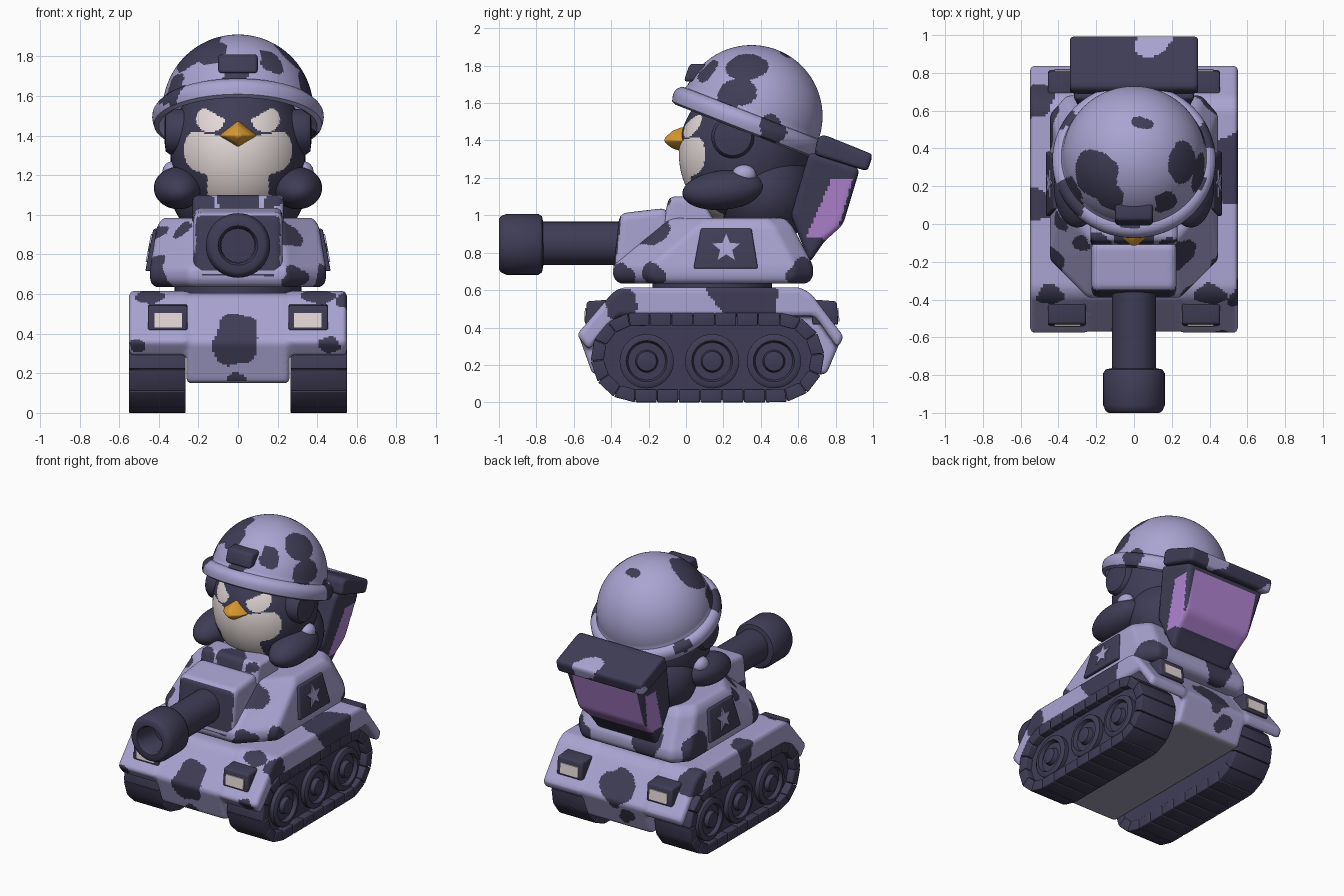
import bpy, bmesh, math
from mathutils import Matrix, Vector, noise

cube = bpy.data.objects.get("Cube")
if cube:
    bpy.data.objects.remove(cube, do_unlink=True)


def material(name, r, g, b):
    m = bpy.data.materials.new(name)
    m.use_nodes = True
    m.diffuse_color = (r, g, b, 1)
    bsdf = next(n for n in m.node_tree.nodes if n.type == 'BSDF_PRINCIPLED')
    bsdf.inputs["Base Color"].default_value = (r, g, b, 1)
    bsdf.inputs["Roughness"].default_value = 0.7
    return m


LIGHT = material("pale lavender", .40, .37, .64)
DARK = material("dark slate", .05, .046, .092)
WHITE = material("warm white", .78, .70, .69)
ORANGE = material("beak orange", .70, .32, .03)
PURPLE = material("pack purple", .46, .24, .67)
GREY = material("underside grey", .34, .33, .43)


# ---- shape helpers
def loft(bm, rings):
    vs = [[bm.verts.new(p) for p in r] for r in rings]
    n = len(vs[0])
    for a, b in zip(vs, vs[1:]):
        for i in range(n):
            j = (i + 1) % n
            bm.faces.new((a[i], a[j], b[j], b[i]))
    bm.faces.new(vs[0][::-1])
    bm.faces.new(vs[-1])
    return bm


def prism(profile, x0, x1, bm=None):
    return loft(bm or bmesh.new(), [[(x, y, z) for y, z in profile] for x in (x0, x1)])


def lathe(profile, axis, centre=(0, 0, 0), segs=40, bm=None):
    rings = []
    for r, h in profile:
        ring = []
        for i in range(segs):
            a = math.tau * i / segs
            c, s = r * math.cos(a), r * math.sin(a)
            p = {'x': (h, c, s), 'y': (c, h, s), 'z': (c, s, h)}[axis]
            ring.append(Vector(p) + Vector(centre))
        rings.append(ring)
    return loft(bm or bmesh.new(), rings)


def ellipsoid(centre, radii, segs=40, tilt=0):
    bm = bmesh.new()
    mat = Matrix.Translation(centre) @ Matrix.Rotation(tilt, 4, 'X') @ Matrix.Diagonal((*radii, 1))
    bmesh.ops.create_uvsphere(bm, u_segments=segs, v_segments=segs * 2 // 3, radius=1, matrix=mat)
    return bm


def make(name, bm, mats, rule=None, bevel=0, voxel=0, angle=40):
    bmesh.ops.recalc_face_normals(bm, faces=bm.faces)
    if bevel:
        sharp = [e for e in bm.edges if e.calc_face_angle(0) > .3]
        bmesh.ops.bevel(bm, geom=sharp, offset=bevel, segments=3, profile=.5,
                        affect='EDGES', clamp_overlap=True)
    me = bpy.data.meshes.new(name)
    bm.to_mesh(me)
    bm.free()
    ob = bpy.data.objects.new(name, me)
    bpy.context.collection.objects.link(ob)
    if voxel:
        mod = ob.modifiers.new("Remesh", 'REMESH')
        mod.mode, mod.voxel_size = 'VOXEL', voxel
        dg = bpy.context.evaluated_depsgraph_get()
        me = bpy.data.meshes.new_from_object(ob.evaluated_get(dg))
        ob.modifiers.clear()
        ob.data = me
        me.name = name
    me.materials.clear()
    for m in mats:
        me.materials.append(m)
    if rule:
        for f in me.polygons:
            f.material_index = rule(f.center, f.normal)
    me.shade_smooth()
    me.set_sharp_from_angle(angle=math.radians(angle))


def pair(name, build, *args, **kw):
    for side, s in (("left", 1), ("right", -1)):
        bm = build()
        bmesh.ops.scale(bm, vec=(s, 1, 1), verts=bm.verts)
        make(side + "_" + name, bm, *args, **kw)


def camo(blobs):
    def rule(p, n):
        q = p + noise.noise_vector(p * 5) * .05 + noise.noise_vector(p * 11) * .025
        return int(any((q - Vector(b[:3])).length < b[3] for b in blobs))
    return rule


# ---- hull with fenders
fender = [(-.585, .36), (-.39, .59), (-.34, .615), (.61, .615), (.67, .58), (.845, .35),
          (.81, .29), (.69, .46), (-.36, .46), (-.52, .28)]
middle = [(-.575, .36), (-.39, .59), (-.35, .605), (.62, .605), (.67, .57), (.835, .35),
          (.75, .15), (-.5, .15)]
hull = prism(middle, -.26, .26)
for s in (1, -1):
    prism(fender, s * .245, s * .55, hull)
hull_camo = camo([(0, -.52, .38, .14), (0, -.5, .15, .05), (.54, .32, .55, .17), (.54, -.34, .53, .09),
                  (-.45, -.4, .58, .07), (-.54, .1, .58, .1), (-.52, .67, .57, .11), (.5, .22, .6, .1),
                  (0, .76, .42, .12), (-.1, .8, .27, .07), (-.54, .42, .5, .06),
                  (.46, -.56, .37, .06), (.4, -.4, .6, .07), (-.5, -.56, .32, .05)])
make("hull", hull, [LIGHT, DARK, GREY],
     lambda p, n: 2 if n.z < -.8 and p.z < .2 else hull_camo(p, n), bevel=.022, voxel=.0125)

# ---- lamps at both ends
for end, flip in (("front", False), ("rear", True)):
    def at(pts):
        return [(.275 - y, z) if flip else (y, z) for y, z in pts]
    pair(end + "_lamp_box", lambda: prism(at([(-.54, .415), (-.53, .54), (-.4, .55), (-.4, .415)]),
                                          .255, .455), [DARK], bevel=.012)
    pair(end + "_lamp_glass", lambda: prism(at([(-.546, .432), (-.54, .505), (-.53, .505), (-.53, .432)]),
                                            .282, .422), [WHITE])

# ---- tracks: a loop of links round a core, with three wheels a side
STRAIGHT, RADIUS = .77, .235
ARC = math.pi * RADIUS
PERIMETER = 2 * (STRAIGHT + ARC)


def loop_point(d, r):
    d %= PERIMETER
    half, e = divmod(d, STRAIGHT + ARC)
    a = math.pi * half - math.pi / 2 + max(0, e - STRAIGHT) / RADIUS
    sign = 1 if half == 0 else -1
    y = sign * (min(e, STRAIGHT) - STRAIGHT / 2)
    return y + .115 + r * math.cos(a), .24 + r * math.sin(a)


def links():
    bm = bmesh.new()
    pitch = PERIMETER / 26
    for i in range(26):
        d0, d1 = i * pitch, (i + .97) * pitch
        prism([loop_point(d0, .24), loop_point(d1, .24), loop_point(d1, .17), loop_point(d0, .17)],
              .265, .55, bm)
    return bm


def loop_block(r, x0, x1):
    return prism([loop_point(i * PERIMETER / 60, r) for i in range(60)], x0, x1)


def wheels():
    bm = bmesh.new()
    side = [(.145, .48), (.145, .53), (.13, .54), (.11, .54), (.1, .515), (.06, .515),
            (.052, .545), (.03, .55), (.002, .55)]
    for y in (-.21, .14, .47):
        lathe(side, 'x', (0, y, .22), 32, bm)
    return bm


pair("track_links", links, [DARK], bevel=.006)
pair("track_belt", lambda: loop_block(.228, .27, .5), [DARK])
pair("road_wheels", wheels, [DARK])

# ---- turret
make("turret_ring", lathe([(.32, .56), (.32, .66)], 'z', (0, .14, 0), 48), [DARK])


def outline(z, w, front, back):
    half = [(w * .55, front), (w, front + .2), (w, back - .1), (w * .8, back)]
    return [(x, y, z) for x, y in half] + [(-x, y, z) for x, y in reversed(half)]


turret = loft(bmesh.new(), [outline(*r) for r in (
    (.635, .425, -.36, .65), (.67, .445, -.39, .68), (.73, .445, -.39, .68),
    (.94, .41, -.14, .57), (.985, .38, -.1, .53))])
make("turret", turret, [LIGHT, DARK],
     camo([(.38, .64, .68, .11), (.43, -.2, .68, .08), (.26, -.2, .92, .1), (-.4, -.2, .7, .1),
           (-.3, -.1, .95, .07), (.3, -.36, .66, .07), (-.42, .5, .68, .12), (-.15, .64, .75, .12),
           (-.4, .02, .93, .06), (.15, .6, .85, .1)]), bevel=.018, voxel=.0125)
make("hatch_collar", prism([(-.13, .94), (-.09, 1.1), (.08, 1.1), (.17, .94)], -.23, .23),
     [LIGHT, DARK], camo([(0, -.1, 1.1, .12), (-.2, -.1, 1.05, .08), (.2, -.1, 1.06, .05)]),
     bevel=.025, voxel=.0125)
mantlet_camo = camo([(-.2, -.3, .75, .08), (.2, -.36, .7, .06)])
make("gun_mantlet", prism([(-.395, .66), (-.355, 1.01), (-.1, 1.04), (0, .66)], -.225, .225),
     [LIGHT, DARK], lambda p, n: 1 if n.y < -.75 and p.z > .69 else mantlet_camo(p, n),
     bevel=.035, voxel=.0125)


# ---- side badges with a star, leaning with the turret wall
def wall_plate(points, low, high):
    return loft(bmesh.new(), [[(.445 - .19 * (z - .72) + o, y, z) for y, z in points]
                              for o in (low, high)])


def star():
    pts = []
    for i in range(10):
        r, a = (.034, .078)[i % 2 == 0], math.pi / 2 + i * math.pi / 5
        pts.append((.215 + r * math.cos(a), .825 + r * math.sin(a)))
    return wall_plate(pts, .02, .029)


pair("badge", lambda: wall_plate([(.04, .715), (.385, .715), (.35, .93), (.08, .93)], -.02, .022),
     [DARK], bevel=.01)
pair("badge_star", star, [LIGHT])

# ---- gun
make("gun_barrel", lathe([(.116, -.3), (.116, -.8)], 'y', (0, 0, .85)), [DARK])
make("gun_muzzle", lathe([(.1, -.76), (.15, -.77), (.163, -.79), (.163, -.96), (.15, -.99), (.135, -1),
                          (.1, -1), (.088, -.98), (.085, -.82)], 'y', (0, 0, .845)), [DARK])


# ---- bird
def face_paint(p, n):
    x = abs(p.x)
    if p.y > .2:
        return 0
    eye = ((x - .14) / .072) ** 2 + ((p.z - 1.483) / .067) ** 2 < 1 and p.z < 1.485 + (x - .07) * .55
    cheeks = (x / .27) ** 3 + abs((p.z - 1.325) / .13) ** 3 < 1 and p.z < 1.385 + .16 * x
    return int(eye or cheeks or (x < .155 and p.z < 1.3))


make("body", ellipsoid((0, .42, 1.12), (.34, .27, .28)), [DARK])
make("head", ellipsoid((0, .31, 1.33), (.34, .348, .39), 210), [DARK, WHITE], face_paint)
beak_rings = [[(s * .1, y, 1.4), (0, y, 1.4 + s * .078), (-s * .1, y, 1.4), (0, y, 1.4 - s * .065)]
              for s, y in ((1, .04), (.95, -.025), (.7, -.075), (.2, -.115))]
make("beak", loft(bmesh.new(), beak_rings), [ORANGE], bevel=.01)
pair("wing", lambda: ellipsoid((.3, .2, 1.135), (.125, .22, .105), tilt=.1), [DARK])
pair("shoulder_pad", lambda: ellipsoid((.33, .31, 1.215), (.052, .065, .055), 24), [LIGHT])
pair("ear_cup", lambda: lathe([(.115, .25), (.115, .345), (.1, .365), (.06, .37)], 'x', (0, .25, 1.42)),
     [DARK])

# ---- helmet: dome and flared brim turned as one shell, tipped back
dome = [(.38 * math.sin(a), .38 * math.cos(a)) for a in (.004 + i * .026 for i in range(58))]
brim = [(.385, .015), (.405, .012), (.422, -.005), (.431, -.02), (.433, -.04), (.43, -.06),
        (.424, -.08), (.4, -.09), (.37, -.07), (.35, 0), (.26, .23), (.002, .35)]
helmet = lathe(dome + brim, 'z', segs=190)
helmet.transform(Matrix.Translation((0, .35, 1.53)) @ Matrix.Rotation(-.37, 4, 'X'))
make("helmet", helmet, [LIGHT, DARK],
     camo([(.25, .33, 1.79, .11), (.33, .27, 1.66, .1), (.15, .1, 1.78, .08), (-.2, .26, 1.83, .14),
           (-.12, .13, 1.82, .08), (.04, .55, 1.87, .06), (-.35, .16, 1.66, .1), (-.3, .06, 1.62, .07),
           (-.02, .02, 1.71, .06), (.4, .47, 1.46, .08), (-.38, .56, 1.45, .06)]))
make("helmet_plate", prism([(-.012, 1.715), (.02, 1.81), (.11, 1.81), (.09, 1.715)], -.1, .1),
     [DARK], bevel=.018)

# ---- backpack
pack = prism([(.66, 1.34), (.93, 1.25), (.84, .95), (.74, .86), (.66, .745), (.56, 1)], -.32, .32)
for v in pack.verts:
    v.co.x *= .76 + .24 * (v.co.z - .76) / .55


def pack_paint(p, n):
    if abs(n.x) > .7:
        return int(p.y - .43 * p.z > .264 and p.y < .893 - .3 * (1.2 - p.z) and .875 < p.z < 1.2)
    return int(n.y > .3 and abs(p.x) < .26 and .87 < p.z < 1.225)


make("backpack", pack, [DARK, PURPLE], pack_paint, bevel=.025, voxel=.0125)
make("backpack_lid", prism([(.705, 1.42), (.74, 1.43), (1.0, 1.325), (.97, 1.235), (.685, 1.325)], -.34, .34),
     [DARK, LIGHT], camo([(.12, .98, 1.34, .11), (-.3, .98, 1.26, .05)]), bevel=.022, voxel=.0125)
